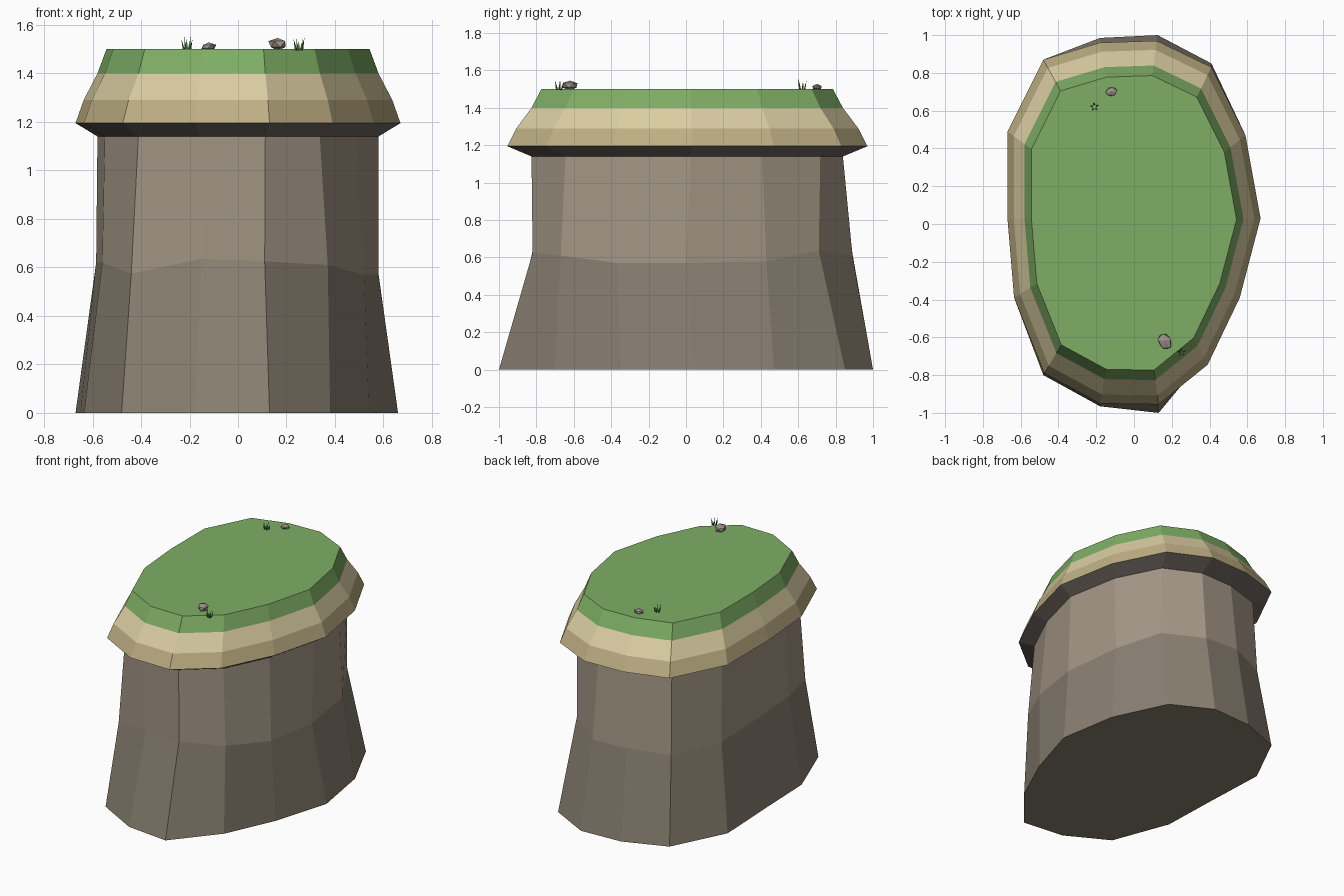
import bpy, bmesh, math, random
from mathutils import Vector

if "Cube" in bpy.data.objects:
    bpy.data.objects.remove(bpy.data.objects["Cube"])

random.seed(4)


def material(name, rgb):
    m = bpy.data.materials.new(name)
    m.diffuse_color = (*rgb, 1)
    m.use_nodes = True
    m.node_tree.nodes["Principled BSDF"].inputs["Base Color"].default_value = m.diffuse_color
    return m


ROCK_LOW = material("rock_dark", (0.25, 0.215, 0.165))
ROCK_HIGH = material("rock_light", (0.36, 0.30, 0.23))
LEDGE = material("rock_ledge", (0.17, 0.14, 0.12))
SAND_LOW = material("sand_dark", (0.52, 0.43, 0.23))
SAND = material("sand", (0.70, 0.61, 0.36))
GRASS = material("grass", (0.21, 0.42, 0.13))
BLADE = material("grass_blade", (0.07, 0.20, 0.05))
STONE = material("stone", (0.33, 0.29, 0.25))


def add_object(name, bm, mats):
    bmesh.ops.recalc_face_normals(bm, faces=bm.faces)
    me = bpy.data.meshes.new(name)
    bm.to_mesh(me)
    bm.free()
    for m in mats:
        me.materials.append(m)
    ob = bpy.data.objects.new(name, me)
    bpy.context.collection.objects.link(ob)
    return ob


# Cliff outlines: widest rim of the cap, foot, and uneven waist
rim = [(.67, .03), (.59, .47), (.41, .83), (.12, .97), (-.18, .96), (-.48, .87), (-.67, .49),
       (-.67, .03), (-.635, -.39), (-.475, -.79), (-.18, -.95), (.13, -.955), (.39, -.745), (.56, -.39)]
foot = list(rim)
for i, p in {0: (.66, .05), 2: (.41, .85), 3: (.125, 1.0), 4: (-.18, .985), 7: (-.65, .03),
             9: (-.48, -.80), 10: (-.18, -.965), 11: (.13, -1.0), 12: (.38, -.70), 13: (.54, -.35)}.items():
    foot[i] = p
waist = [(.58, 0, .57), (.52, .43, .58), (.36, .71, .635), (.11, .89, .61), (-.16, .89, .62),
         (-.43, .78, .60), (-.58, .43, .60), (-.585, .02, .62), (-.56, -.35, .62), (-.44, -.71, .575),
         (-.15, -.82, .635), (.11, -.82, .625), (.37, -.67, .61), (.52, -.37, .57)]

# Cliff with overhanging cap: stacked rings, one material per band
rings = [[(x, y, 0) for x, y in foot], waist]
for scale, z in ((.865, 1.14), (1, 1.195), (.95, 1.29), (.865, 1.40), (.81, 1.50)):
    rings.append([(x * scale, y * scale, z) for x, y in rim])
bm = bmesh.new()
loops = [[bm.verts.new(p) for p in ring] for ring in rings]
n = len(rim)
for band, (a, b) in enumerate(zip(loops, loops[1:])):
    for i in range(n):
        j = (i + 1) % n
        bm.faces.new((a[i], a[j], b[j], b[i])).material_index = band
bm.faces.new(loops[0][::-1]).material_index = 0
bm.faces.new(loops[-1]).material_index = 5
add_object("cliff", bm, [ROCK_LOW, ROCK_HIGH, LEDGE, SAND_LOW, SAND, GRASS])


# Loose stones: jittered, squashed icospheres
def stone(name, loc, size, turn):
    bm = bmesh.new()
    bmesh.ops.create_icosphere(bm, subdivisions=1, radius=1)
    for v in bm.verts:
        v.co *= random.uniform(0.88, 1.08)
        v.co = Vector((v.co.x * size[0], v.co.y * size[1], v.co.z * size[2]))
    ob = add_object(name, bm, [STONE])
    ob.location = loc
    ob.rotation_euler.z = turn


stone("front_stone", (.163, -.62, 1.52), (.038, .050, .028), .5)
stone("back_stone", (-.12, .70, 1.51), (.033, .027, .017), .1)


# Grass tufts: thin three-sided blades leaning outwards
def tuft(name, x, y, height):
    bm = bmesh.new()
    for k in range(5):
        a = k * math.tau / 5 + .4
        d = Vector((math.cos(a), math.sin(a), 0))
        base = Vector((x, y, 1.495)) + d * .012
        tip = base + d * .012 + Vector((0, 0, height * random.uniform(.7, 1)))
        ring = [bm.verts.new(base + .006 * Vector((math.cos(a + t), math.sin(a + t), 0)))
                for t in (0, math.tau / 3, 2 * math.tau / 3)]
        top = bm.verts.new(tip)
        bm.faces.new(ring)
        for i in range(3):
            bm.faces.new((ring[i], ring[(i + 1) % 3], top))
    add_object(name, bm, [BLADE])


tuft("front_grass_tuft", .252, -.68, .055)
tuft("back_grass_tuft", -.21, .62, .06)
